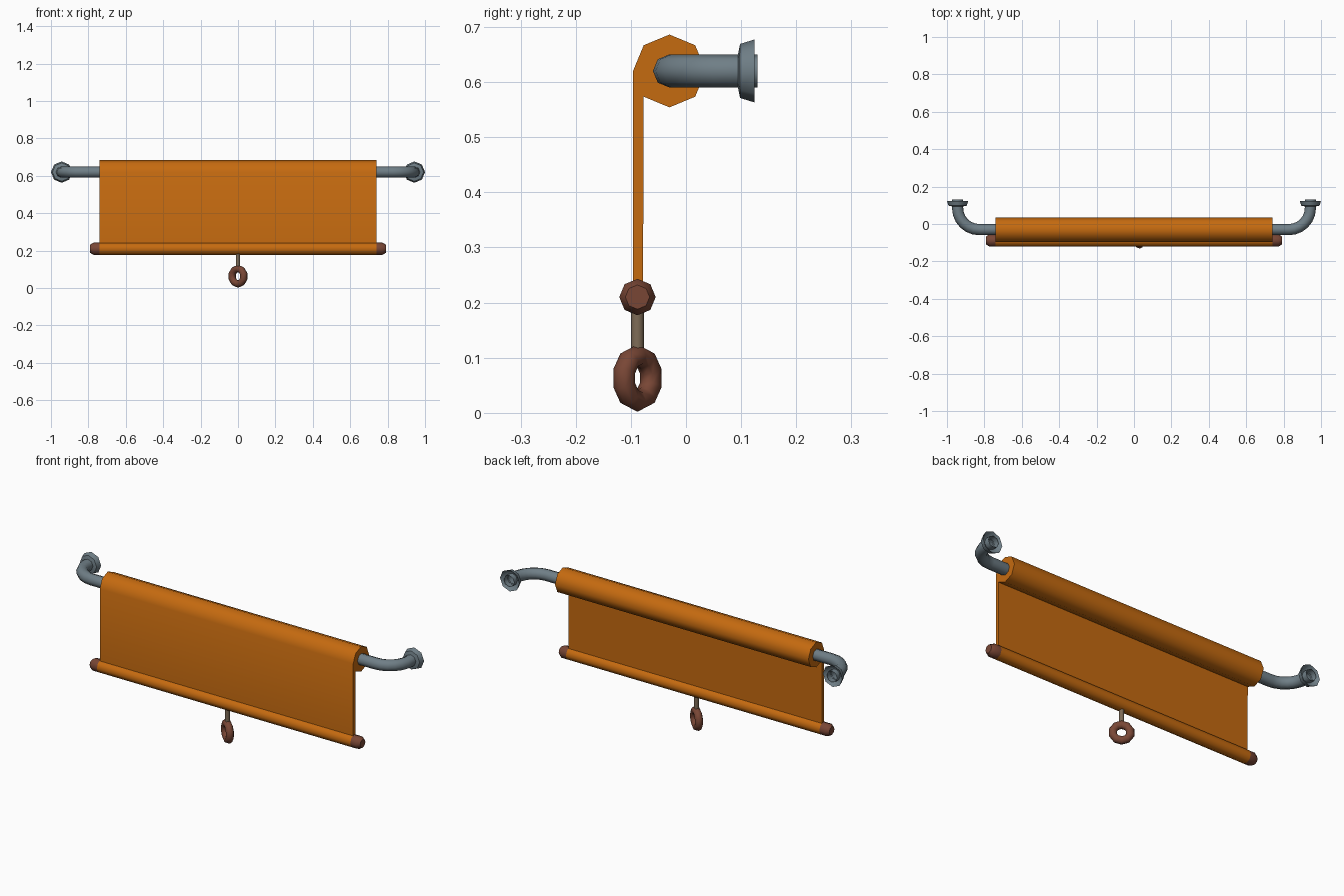
import bpy, bmesh, math
from mathutils import Vector

if "Cube" in bpy.data.objects:
    bpy.data.objects.remove(bpy.data.objects["Cube"])

X, Y, Z = Vector((1, 0, 0)), Vector((0, 1, 0)), Vector((0, 0, 1))


def material(name, rgb):
    m = bpy.data.materials.new(name)
    m.diffuse_color = (*rgb, 1)
    m.use_nodes = True
    m.node_tree.nodes["Principled BSDF"].inputs["Base Color"].default_value = m.diffuse_color
    return m


ORANGE = material("orange cloth", (0.56, 0.145, 0.005))
STEEL = material("blue grey metal", (0.16, 0.21, 0.24))
BROWN = material("reddish brown wood", (0.19, 0.062, 0.036))
TAN = material("tan cord", (0.21, 0.15, 0.095))


def finish(name, bm, mat):
    bmesh.ops.recalc_face_normals(bm, faces=bm.faces)
    me = bpy.data.meshes.new(name)
    bm.to_mesh(me)
    bm.free()
    me.materials.append(mat)
    ob = bpy.data.objects.new(name, me)
    bpy.context.collection.objects.link(ob)
    bpy.ops.object.select_all(action='DESELECT')
    ob.select_set(True)
    bpy.context.view_layer.objects.active = ob
    bpy.ops.object.shade_smooth_by_angle(angle=math.radians(50))
    return ob


def loft(name, rings, mat, n=8, caps=True, loop=False):
    """Skin round rings given as (centre, u axis, v axis, radius)."""
    bm = bmesh.new()
    loops = []
    for c, u, v, r in rings:
        angs = [2 * math.pi * i / n for i in range(n)]
        loops.append([bm.verts.new(c + r * (u * math.cos(a) + v * math.sin(a))) for a in angs])
    pairs = list(zip(loops, loops[1:])) + ([(loops[-1], loops[0])] if loop else [])
    for a, b in pairs:
        for i in range(n):
            j = (i + 1) % n
            bm.faces.new((a[i], a[j], b[j], b[i]))
    if caps and not loop:
        bm.faces.new(loops[0])
        bm.faces.new(loops[-1])
    return finish(name, bm, mat)


# Rolled cloth and hanging sheet: one profile extruded along x
W, RY, RZ, RR = 0.74, -0.03, 0.62, 0.066
prof = [(RY + RR * math.cos(math.radians(a)), RZ + RR * math.sin(math.radians(a)))
        for a in range(-135, 181, 45)]
prof += [(RY - RR, 0.21), (-0.078, 0.21)]
bm = bmesh.new()
face = bm.faces.new([bm.verts.new((-W, y, z)) for y, z in prof])
ext = bmesh.ops.extrude_face_region(bm, geom=[face], use_keep_orig=True)
bmesh.ops.translate(bm, vec=(2 * W, 0, 0),
                    verts=[e for e in ext["geom"] if isinstance(e, bmesh.types.BMVert)])
finish("rolled_cloth", bm, ORANGE)

# Hem tube around the bottom bar
HEM = Vector((0, -0.088, 0.21))
loft("hem_tube", [(HEM + X * s * W, Y, Z, 0.033) for s in (-1, 1)], ORANGE)

# Wooden bar ends
for s, side in ((-1, "left"), (1, "right")):
    loft(side + "_bar_end", [(HEM + X * s * x, Y, Z, r) for x, r in
                             ((W, 0.033), (0.772, 0.033), (0.79, 0.022))], BROWN)

# Metal rod with both ends bent back to the wall
EX, BR = 0.943, 0.115
half = [(Vector((EX, 0.13, RZ)), X)]
for i in range(7):
    a = math.radians(15 * i)
    out = Vector((math.cos(a), -math.sin(a), 0))
    half.append((Vector((EX - BR, RY + BR, RZ)) + BR * out, out))
flip = lambda v: Vector((-v.x, v.y, v.z))
path = half + [(flip(c), flip(u)) for c, u in reversed(half)]
loft("bent_rod", [(c, u, Z, 0.03) for c, u in path], STEEL, caps=False)

# Flared wall flanges, hollow at the back
for s, side in ((-1, "left"), (1, "right")):
    loft(side + "_wall_flange", [(Vector((s * EX, y, RZ)), X, Z, r) for y, r in
                                 ((0.094, 0.029), (0.098, 0.049), (0.124, 0.057),
                                  (0.104, 0.043), (0.102, 0.029))], STEEL, caps=False)

# Pull cord and ring turned partly sideways
loft("pull_cord", [(Vector((0, -0.088, z)), X, Y, 0.012) for z in (0.115, 0.2)], TAN)
along = Vector((math.cos(math.radians(38)), -math.sin(math.radians(38)), 0))
across = along.cross(Z)
mid = Vector((0, -0.088, 0.063))
dirs = [along * math.sin(math.radians(a)) + Z * math.cos(math.radians(a)) for a in range(0, 360, 36)]
loft("pull_ring", [(mid + 0.041 * d, d, across, 0.02) for d in dirs], BROWN, loop=True)
